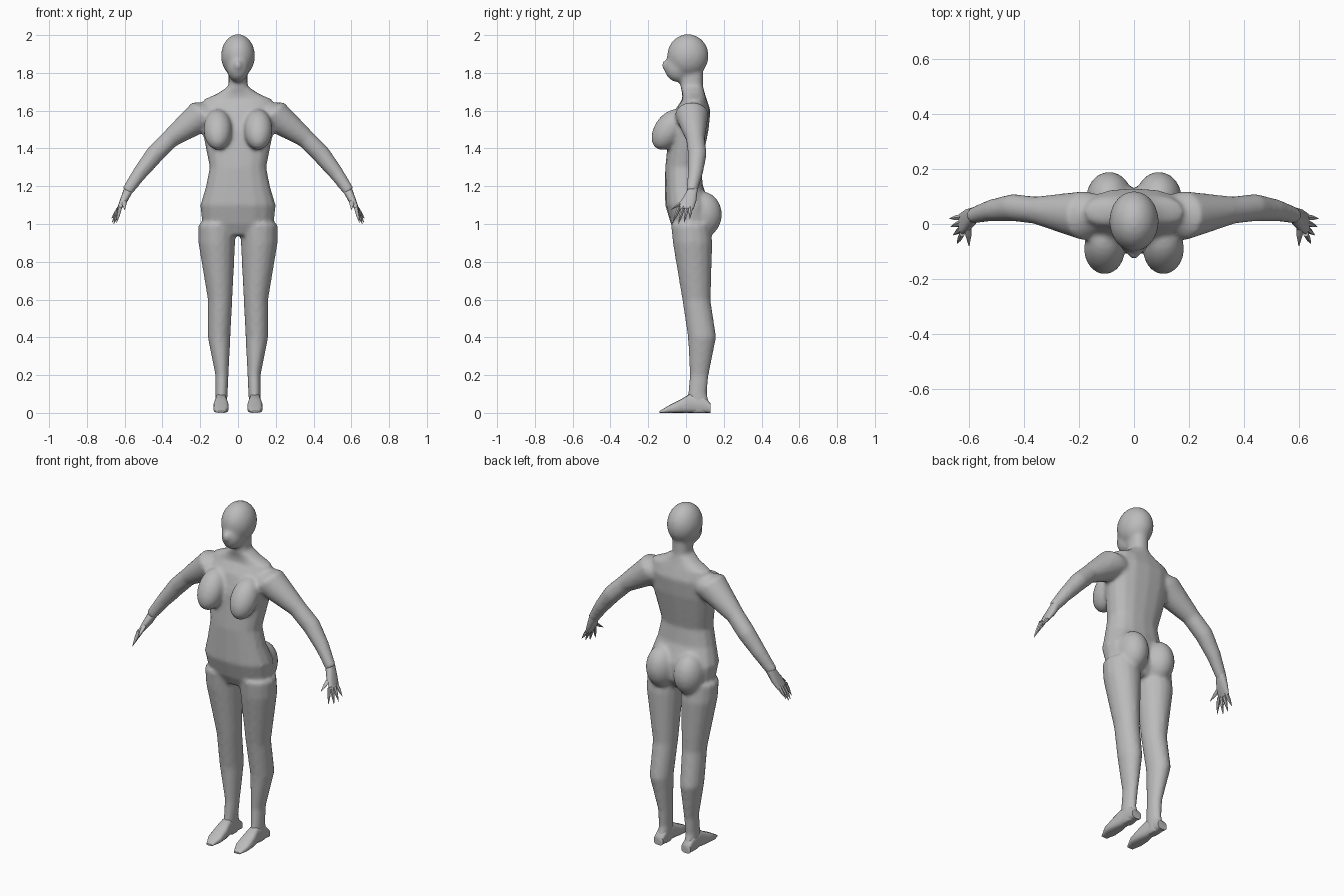
import bpy
import bmesh
from math import sin, cos, pi, copysign
from mathutils import Matrix, Vector

cube = bpy.data.objects.get("Cube")
if cube:
    bpy.data.objects.remove(cube, do_unlink=True)

grey = bpy.data.materials.new("plain grey")
grey.use_nodes = True
colour = (.5, .5, .5, 1)
grey.diffuse_color = colour
grey.node_tree.nodes["Principled BSDF"].inputs["Base Color"].default_value = colour

RIGHTWARD = Vector((1, 0, 0))
BACKWARD = Vector((0, 1, 0))
UPWARD = Vector((0, 0, 1))


def loft(bm, rings, across=RIGHTWARD, along=BACKWARD, sides=16, power=2, mirror=1):
    """Skin a row of rings, each given as (centre, half width, half depth)."""
    def squared(value):
        return copysign(abs(value) ** (2 / power), value)

    loops = []
    for centre, width, depth in rings:
        loop = []
        for step in range(sides):
            angle = 2 * pi * step / sides
            point = (Vector(centre) + across * width * squared(cos(angle))
                     + along * depth * squared(sin(angle)))
            point.x *= mirror
            loop.append(bm.verts.new(point))
        loops.append(loop)
    faces = [bm.faces.new(loops[0]), bm.faces.new(loops[-1])]
    for lower, upper in zip(loops, loops[1:]):
        for step in range(sides):
            following = (step + 1) % sides
            faces.append(bm.faces.new((lower[step], lower[following],
                                       upper[following], upper[step])))
    bmesh.ops.recalc_face_normals(bm, faces=faces)


def blob(bm, centre, radii, lean=0, mirror=1):
    """Ellipsoid, leaning back by an angle."""
    x, y, z = centre
    matrix = (Matrix.Translation((x * mirror, y, z))
              @ Matrix.Rotation(-lean, 4, "X")
              @ Matrix.Diagonal((*radii, 1)))
    bmesh.ops.create_uvsphere(bm, u_segments=24, v_segments=16, radius=1, matrix=matrix)


def finger(bm, base, tip, radius, across, along, mirror):
    """Pointed finger from base to tip."""
    base, tip = Vector(base), Vector(tip)
    rings = [(base, radius, radius),
             (base.lerp(tip, .5), radius * .8, radius * .8),
             (tip, radius * .1, radius * .1)]
    loft(bm, rings, across, along, sides=6, mirror=mirror)


def finish(name, bm):
    mesh = bpy.data.meshes.new(name)
    bm.to_mesh(mesh)
    bm.free()
    mesh.materials.append(grey)
    part = bpy.data.objects.new(name, mesh)
    bpy.context.collection.objects.link(part)
    bpy.ops.object.select_all(action="DESELECT")
    part.select_set(True)
    bpy.context.view_layer.objects.active = part
    return part


# Torso and neck: height, half width, front, back
torso = [
    (.94, .09, -.05, .09), (1, .19, -.08, .13), (1.1, .2, -.11, .13),
    (1.2, .17, -.11, .09), (1.3, .15, -.11, .08), (1.5, .19, -.09, .12),
    (1.6, .19, -.06, .13), (1.66, .18, -.02, .11), (1.69, .11, -.02, .1),
    (1.73, .05, -.03, .09), (1.84, .05, -.03, .09),
]
# Leg: height, outer edge, front, back
leg = [
    (0, .12, .02, .12), (.04, .12, .01, .13), (.1, .12, .01, .11),
    (.2, .12, .02, .12), (.4, .16, .01, .16), (.6, .16, -.02, .13),
    (.9, .21, -.07, .14), (1, .21, -.08, .13),
]
# Arm: centre and radius from shoulder to wrist
arm = [
    (.1, .04, 1.6, .06), (.18, .03, 1.58, .09), (.36, .05, 1.45, .05),
    (.44, .06, 1.37, .05), (.52, .05, 1.27, .04), (.59, .03, 1.17, .03),
]
# Foot: distance back, half width, height from heel to toe
foot = [
    (.13, .03, .05), (.09, .03, .09), (.02, .03, .1), (-.03, .04, .07),
    (-.09, .04, .04), (-.14, .02, .01),
]


def trunk_ring(height, width, front, back):
    return (0, (front + back) / 2, height), width, (back - front) / 2


def leg_ring(height, outer, front, back):
    inner = .06 - .05 * height
    centre = ((inner + outer) / 2, (front + back) / 2, height)
    return centre, (outer - inner) / 2, (back - front) / 2


# Body: trunk, head, limbs and curves fused into one skin
bm = bmesh.new()
loft(bm, [trunk_ring(*row) for row in torso], power=2.4)
skull_centre, jaw_centre, nose_centre = (0, .01, 1.89), (0, -.04, 1.83), (0, -.1, 1.84)
blob(bm, skull_centre, (.09, .11, .115))
blob(bm, jaw_centre, (.06, .075, .08))
blob(bm, nose_centre, (.02, .03, .03), lean=.4)
for mirror in (1, -1):
    loft(bm, [leg_ring(*row) for row in leg], mirror=mirror)
    loft(bm, [(centre, radius, radius) for *centre, radius in arm],
         across=(RIGHTWARD + UPWARD).normalized(), mirror=mirror)
    # Breast and buttock
    blob(bm, (.107, -.09, 1.5), (.075, .077, .12), lean=.6, mirror=mirror)
    blob(bm, (.09, .09, 1.05), (.085, .1, .12), mirror=mirror)
body = finish("body", bm)
fuse = body.modifiers.new("Fuse", "REMESH")
fuse.mode = "VOXEL"
fuse.voxel_size = .011
relax = body.modifiers.new("Relax", "SMOOTH")
relax.factor = .5
relax.iterations = 5
for modifier in list(body.modifiers):
    bpy.ops.object.modifier_apply(modifier=modifier.name)
bpy.ops.object.shade_smooth()

# Hands and feet
palm_across = Vector((.9, 0, .4))
for label, mirror in (("left", 1), ("right", -1)):
    bm = bmesh.new()
    palm = [((.58, .035, 1.18), .025, .026), ((.605, .015, 1.125), .02, .04),
            ((.63, 0, 1.08), .01, .04)]
    loft(bm, palm, palm_across, power=2.5, mirror=mirror)
    for index in range(4):
        knuckle = (.625, .025 - .02 * index, 1.09)
        tip = (.67 - .003 * index ** 2, .02 - .03 * index, 1 + .007 * (index - 2) ** 2)
        finger(bm, knuckle, tip, .012, palm_across, BACKWARD, mirror)
    # Thumb
    finger(bm, (.605, 0, 1.13), (.6, -.08, 1.075), .014, RIGHTWARD, UPWARD, mirror)
    finish(label + "_hand", bm)
    bpy.ops.object.shade_smooth_by_angle(angle=1)

    bm = bmesh.new()
    loft(bm, [((.09, back, height / 2), width, height / 2) for back, width, height in foot],
         along=UPWARD, power=3, mirror=mirror)
    finish(label + "_foot", bm)
    bpy.ops.object.shade_smooth_by_angle(angle=1)
